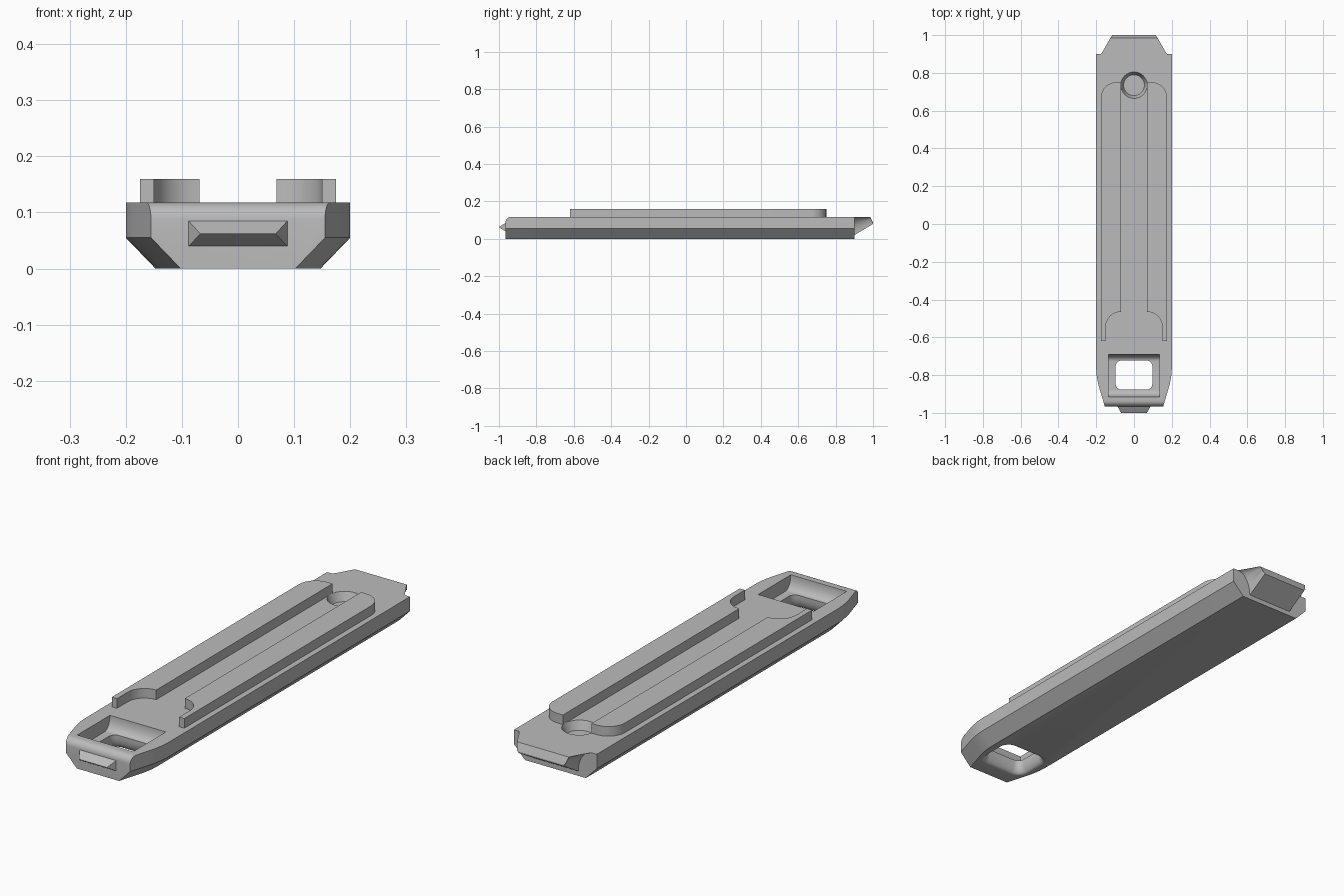
import bpy, bmesh
from math import sin, cos, pi, radians

cube = bpy.data.objects.get("Cube")
if cube:
    bpy.data.objects.remove(cube)

grey = bpy.data.materials.new("plain grey")
grey.use_nodes = True
grey.diffuse_color = (0.5, 0.5, 0.5, 1)
grey.node_tree.nodes["Principled BSDF"].inputs["Base Color"].default_value = (0.5, 0.5, 0.5, 1)

TOP = 0.118


def loft(name, rings):
    """Skin a list of equal-length point rings and cap both ends."""
    bm = bmesh.new()
    rows = [[bm.verts.new(p) for p in ring] for ring in rings]
    n = len(rows[0])
    for a, b in zip(rows, rows[1:]):
        for i in range(n):
            j = (i + 1) % n
            bm.faces.new((a[i], a[j], b[j], b[i]))
    bm.faces.new(rows[0])
    bm.faces.new(rows[-1])
    bmesh.ops.recalc_face_normals(bm, faces=bm.faces)
    mesh = bpy.data.meshes.new(name)
    bm.to_mesh(mesh)
    bm.free()
    mesh.materials.append(grey)
    obj = bpy.data.objects.new(name, mesh)
    bpy.context.collection.objects.link(obj)
    return obj


def select(obj):
    bpy.ops.object.select_all(action='DESELECT')
    obj.select_set(True)
    bpy.context.view_layer.objects.active = obj


def smooth(obj):
    select(obj)
    bpy.ops.object.shade_smooth_by_angle(angle=radians(30))


def cut(obj, cutter):
    cutter.hide_render = True
    mod = obj.modifiers.new("cut", 'BOOLEAN')
    mod.operation = 'DIFFERENCE'
    mod.solver = 'EXACT'
    mod.object = cutter
    select(obj)
    bpy.ops.object.modifier_apply(modifier=mod.name)
    bpy.data.objects.remove(cutter)


def mirrored(half, y):
    """Cross-section from (x, z) points on the +x side, listed bottom to top."""
    return [(x, y, z) for x, z in half] + [(-x, y, z) for x, z in reversed(half)]


def rounded_rect(hx, y0, y1, r, z):
    cy, hy = (y0 + y1) / 2, (y1 - y0) / 2
    ring = []
    for q, (sx, sy) in enumerate([(1, 1), (-1, 1), (-1, -1), (1, -1)]):
        for k in range(7):
            a = (q + k / 6) * pi / 2
            ring.append((sx * (hx - r) + r * cos(a), cy + sy * (hy - r) + r * sin(a), z))
    return ring


def circle(r, y, z, n=48):
    return [(r * cos(2 * pi * i / n), y + r * sin(2 * pi * i / n), z) for i in range(n)]


# Body: chamfered bar with tapered nose and a rounded top front edge
R = 0.03
stations = []
for k in range(7):
    a = k / 6 * pi / 2
    y = -0.965 + R * (1 - cos(a))
    stations.append((y, 0.155 + (y + 0.965) * 0.29, TOP - R + R * sin(a)))
stations += [(-0.86, 0.186, TOP), (-0.83, 0.193, TOP), (-0.80, 0.198, TOP),
             (-0.77, 0.2, TOP), (0.9, 0.2, TOP)]
body = loft("body", [mirrored([(w - 0.053, 0), (w, 0.055), (w, t)], y)
                     for y, w, t in stations])

# Trough in the nose, curved front and back
D, FLOOR = 0.035, 0.06
arc = [(sin(k / 8 * pi / 2), cos(k / 8 * pi / 2)) for k in range(9)]
trough = [(-0.69, 0.14)]
trough += [(-0.69 - D * (1 - c), TOP - (TOP - FLOOR) * s) for s, c in arc]
trough += [(-0.915 + D * (1 - c), TOP - (TOP - FLOOR) * s) for s, c in reversed(arc)]
trough += [(-0.915, 0.14)]
cut(body, loft("trough_cutter", [[(x, y, z) for y, z in trough] for x in (-0.135, 0.135)]))

# Through hole flaring out toward the underside
rings = [rounded_rect(0.122, -0.902, -0.698, 0.055, -0.01)]
for s, c in arc:
    f = 0.025 * (1 - s)
    rings.append(rounded_rect(0.097 + f, -0.877 - f, -0.723 + f, 0.03 + f, 0.05 * (1 - c)))
rings.append(rounded_rect(0.097, -0.877, -0.723, 0.03, 0.09))
cut(body, loft("hole_cutter", rings))

# Round tapered recess near the back
cut(body, loft("recess_cutter", [circle(0.055, 0.735, 0.08), circle(0.07, 0.735, TOP),
                                 circle(0.07, 0.735, 0.14)]))
smooth(body)

# Back tongue: thin lip with scooped sides and a sloping underside
sections = []
for y, w, bottom, top in [(0.9, 0.175, 0.02, TOP), (0.915, 0.165, 0.029, TOP),
                          (0.985, 0.125, 0.071, TOP), (1.0, 0.115, 0.08, 0.086)]:
    base = 0.11
    half = [(base + (w - base) * (1 - cos(k / 6 * pi / 2)),
             bottom + (top - bottom) * sin(k / 6 * pi / 2)) for k in range(7)]
    sections.append(mirrored(half, y))
smooth(loft("back_tongue", sections))

# Front catch: wedge on the nose
loft("front_catch", [mirrored([(0.088, 0.04), (0.088, 0.085)], -0.965),
                     mirrored([(0.068, 0.061), (0.068, 0.063)], -1.0)])

# Pair of raised rails with a rounded outer corner and a scooped front end
outline = [(0.15, -0.62), (0.175, -0.62)]
outline += [(0.095 + 0.08 * c, 0.67 + 0.08 * s) for s, c in arc]
outline += [(0.069, 0.75)]
outline += [(0.069 + 0.081 * s, -0.545 + 0.08 * c) for s, c in arc]
for side, name in ((1, "left_rail"), (-1, "right_rail")):
    smooth(loft(name, [[(side * x, y, z) for x, y in outline] for z in (TOP, 0.16)]))
